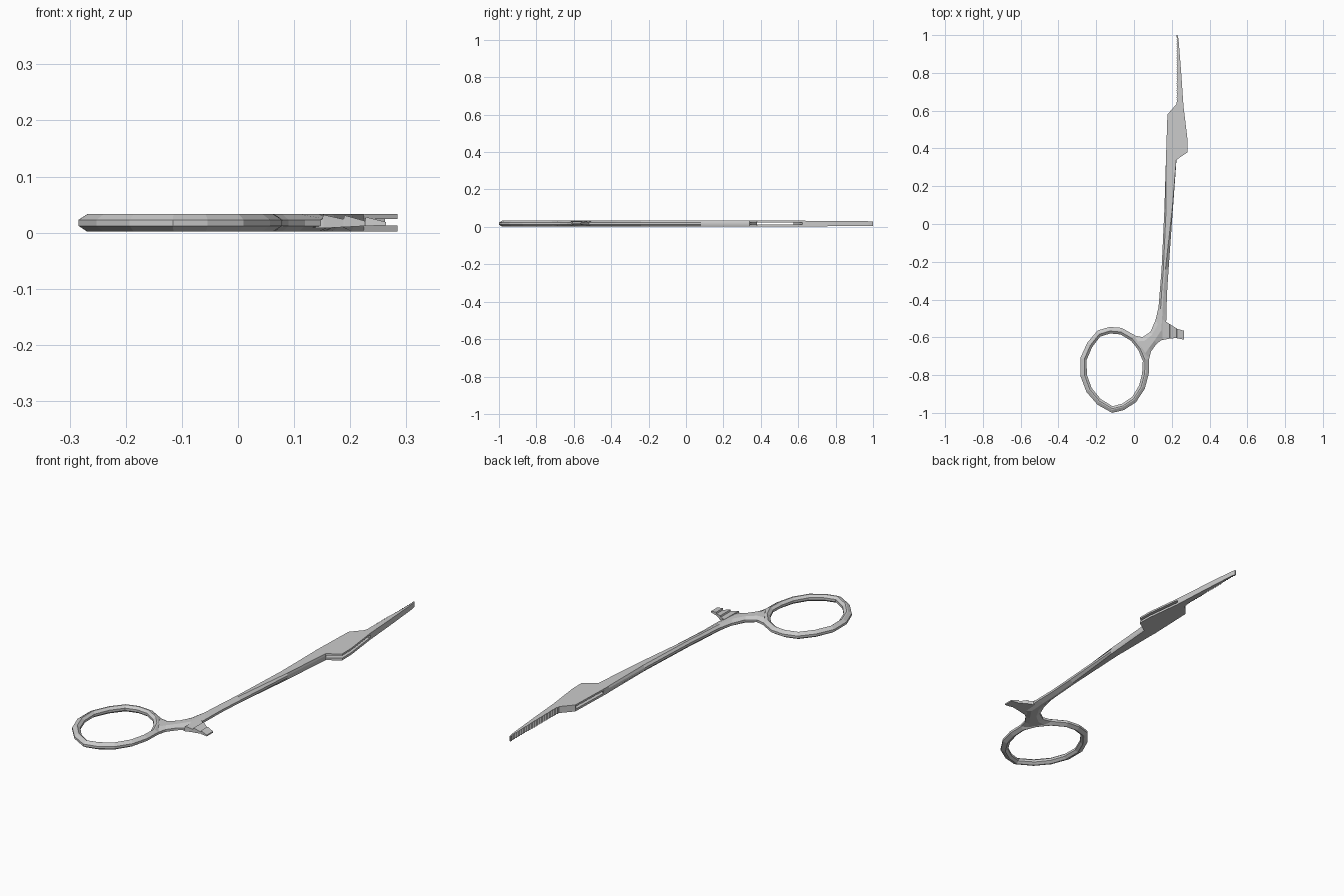
import bpy, bmesh

Z0, Z1 = 0.002, 0.033          # bottom and top of the flat steel
SLOT0, SLOT1 = 0.0125, 0.0245  # open slot through the box joint


def finish(name, bm):
    bmesh.ops.recalc_face_normals(bm, faces=bm.faces)
    mesh = bpy.data.meshes.new(name)
    bm.to_mesh(mesh)
    bm.free()
    obj = bpy.data.objects.new(name, mesh)
    bpy.context.collection.objects.link(obj)
    return obj


def loft(name, sections, closed=False):
    """Skin a row of cross-sections with equal point counts."""
    bm = bmesh.new()
    rows = [[bm.verts.new(p) for p in s] for s in sections]
    n = len(rows[0])
    pairs = list(zip(rows, rows[1:])) + ([(rows[-1], rows[0])] if closed else [])
    for a, b in pairs:
        for i in range(n):
            j = (i + 1) % n
            bm.faces.new((a[i], a[j], b[j], b[i]))
    if not closed:
        bm.faces.new(rows[0])
        bm.faces.new(rows[-1])
    return finish(name, bm)


def prism(name, outline, low, high):
    """Upright prism; low and high give z for each y."""
    bm = bmesh.new()
    a = [bm.verts.new((x, y, low(y))) for x, y in outline]
    b = [bm.verts.new((x, y, high(y))) for x, y in outline]
    bm.faces.new(a)
    bm.faces.new(b)
    for i in range(len(a)):
        j = (i + 1) % len(a)
        bm.faces.new((a[i], a[j], b[j], b[i]))
    return finish(name, bm)


# Finger ring: faceted oval with a chamfered section
ring = [(-0.13, -0.545), (-0.193, -0.564), (-0.247, -0.628), (-0.284, -0.709),
        (-0.284, -0.804), (-0.252, -0.889), (-0.193, -0.957), (-0.116, -1.0),
        (-0.054, -0.985), (0.01, -0.944), (0.057, -0.873), (0.078, -0.794),
        (0.08, -0.714), (0.05, -0.645), (0.002, -0.588), (-0.066, -0.55)]
cx, cy = -0.103, -0.772
profile = [(0, 0.012), (0, 0.023), (0.016, Z1), (0.022, Z1),
           (0.035, 0.023), (0.035, 0.012), (0.022, Z0), (0.016, Z0)]
sections = []
for x, y in ring:
    r = ((x - cx) ** 2 + (y - cy) ** 2) ** 0.5
    sections.append([(cx + (x - cx) * (1 - d / r), cy + (y - cy) * (1 - d / r), z)
                     for d, z in profile])
loft("finger_ring", sections, closed=True)

# Shank: left point, right point, left chamfer, right chamfer (fractions of width)
shank = [((0.0, -0.59), (0.08, -0.715), 0.25, 0.25),
         ((0.045, -0.599), (0.09, -0.675), 0.25, 0.25),
         ((0.087, -0.571), (0.119, -0.635), 0.25, 0.3),
         ((0.114, -0.508), (0.165, -0.60), 0.25, 0.4),
         ((0.13, -0.44), (0.172, -0.49), 0.25, 0.5),
         ((0.138, -0.34), (0.174, -0.38), 0.25, 0.5),
         ((0.146, -0.24), (0.183, -0.24), 0.25, 0.45),
         ((0.161, 0.08), (0.206, 0.08), 0.2, 0.08),
         ((0.169, 0.34), (0.225, 0.34), 0.02, 0.02)]
sections = []
for (lx, ly), (rx, ry), cl, cr in shank:
    def at(t, z):
        return (lx + (rx - lx) * t, ly + (ry - ly) * t, z)
    sections.append([at(0, 0.012), at(0, 0.023), at(cl, Z1), at(1 - cr, Z1),
                     at(1, 0.023), at(1, 0.012), at(1 - cr, Z0), at(cl, Z0)])
loft("shank", sections)

# Ratchet arm: x, near y, far y, bottom z, top z, with three saw teeth
arm = [(0.12, -0.61, -0.53, 0.010, 0.022), (0.150, -0.614, -0.505, 0.008, 0.024),
       (0.152, -0.614, -0.505, 0.008, 0.032), (0.188, -0.607, -0.530, 0.010, 0.024),
       (0.190, -0.607, -0.530, 0.010, 0.031), (0.226, -0.603, -0.553, 0.012, 0.021),
       (0.228, -0.605, -0.555, 0.012, 0.028), (0.264, -0.612, -0.565, 0.013, 0.019)]
loft("ratchet_arm", [[(x, a, l), (x, b, l), (x, b, h), (x, a, h)] for x, a, b, l, h in arm])

# Box joint: two plates with an open slot between slanted end walls
box = [(0.169, 0.34), (0.225, 0.34), (0.284, 0.38), (0.283, 0.45),
       (0.262, 0.624), (0.225, 0.635), (0.177, 0.58)]
prism("box_plate_lower", box, lambda y: Z0, lambda y: SLOT0)
prism("box_plate_upper", box, lambda y: SLOT1, lambda y: Z1)
walls = {"slot_wall_rear": [(0.169, 0.34), (0.225, 0.34), (0.170, 0.38)],
         "slot_wall_front": [(0.177, 0.575), (0.262, 0.624), (0.225, 0.635), (0.177, 0.58)]}
for name, outline in walls.items():
    prism(name, outline, lambda y: SLOT0, lambda y: SLOT1)

# Jaw: tapering blade with fine serrations on the gripping edge
teeth = 28
jaw = [(0.225, 0.635), (0.262, 0.624), (0.250, 0.80), (0.236, 0.975), (0.231, 1.0), (0.225, 1.0)]
step = (0.99 - 0.645) / teeth
for i in range(teeth):
    y = 0.99 - i * step
    jaw += [(0.225, y), (0.230, y - step / 2)]
jaw.append((0.225, 0.645))
prism("serrated_jaw", jaw,
      lambda y: Z0 + 0.011 * (y - 0.624), lambda y: Z1 - 0.008 * (y - 0.624))
